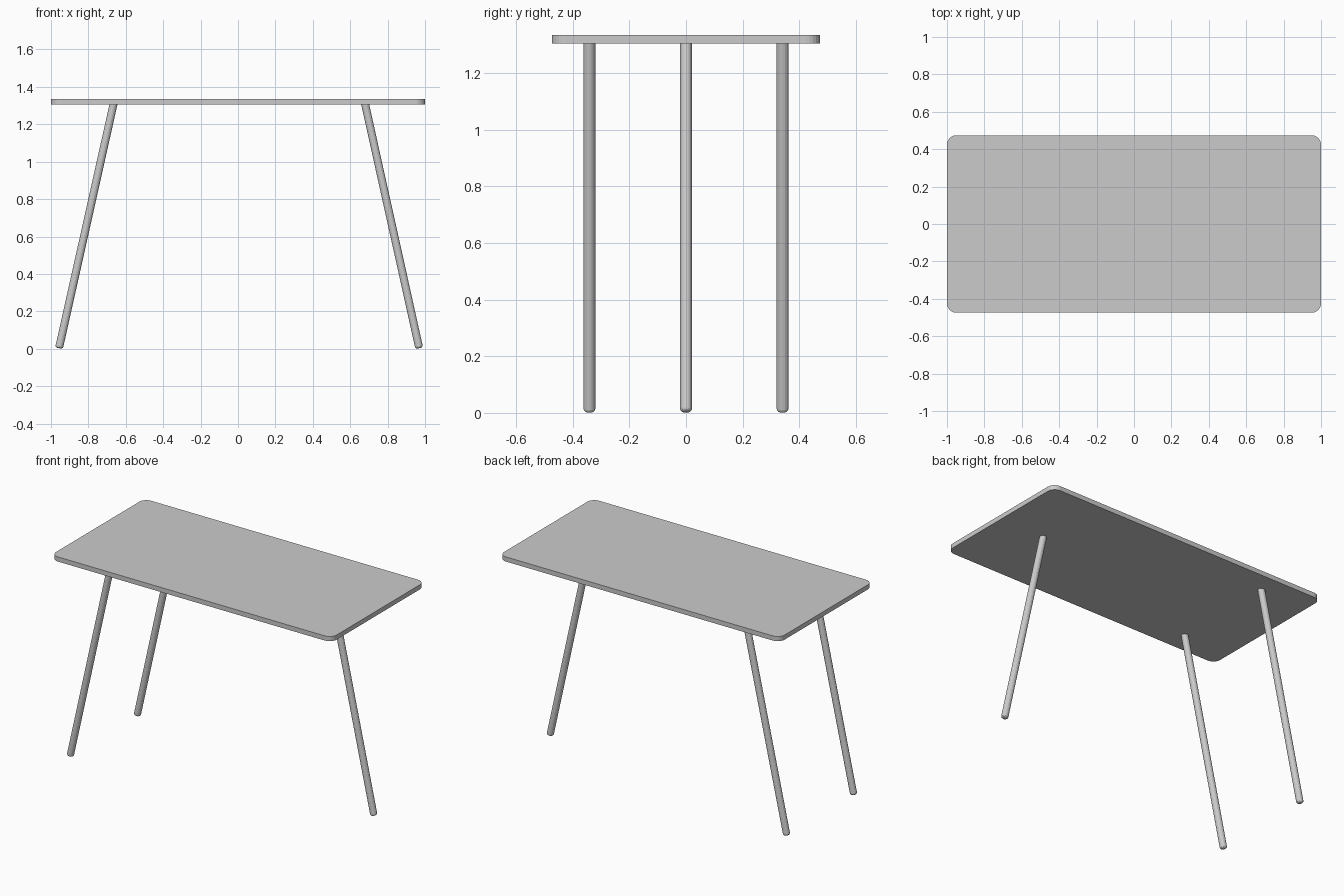
import bpy, bmesh
from mathutils import Vector

cube = bpy.data.objects.get("Cube")
if cube:
    bpy.data.objects.remove(cube, do_unlink=True)

# One plain grey finish for the whole table
grey = bpy.data.materials.new("light_grey")
grey.use_nodes = True
grey.diffuse_color = (0.6, 0.6, 0.6, 1)
grey.node_tree.nodes["Principled BSDF"].inputs["Base Color"].default_value = (0.6, 0.6, 0.6, 1)


def add_object(name, bm):
    mesh = bpy.data.meshes.new(name)
    bm.to_mesh(mesh)
    bm.free()
    mesh.materials.append(grey)
    obj = bpy.data.objects.new(name, mesh)
    bpy.context.collection.objects.link(obj)
    return obj


# Tabletop: thin slab with rounded corners
LOW, HIGH = 1.305, 1.335
bm = bmesh.new()
bmesh.ops.create_cube(bm, size=1)
bmesh.ops.scale(bm, vec=(2, 0.948, HIGH - LOW), verts=bm.verts)
bmesh.ops.translate(bm, vec=(0, 0, (LOW + HIGH) / 2), verts=bm.verts)
corners = [e for e in bm.edges if abs(e.verts[0].co.z - e.verts[1].co.z) > 0.01]
bmesh.ops.bevel(bm, geom=corners, offset=0.05, segments=6, profile=0.5, affect='EDGES')
add_object("tabletop", bm)


# Legs: slanted round rods with softened feet
def add_leg(name, foot, top, radius=0.021):
    foot, top = Vector(foot), Vector(top)
    axis = top - foot
    bm = bmesh.new()
    bmesh.ops.create_cone(bm, cap_ends=True, segments=16, radius1=radius,
                          radius2=radius, depth=axis.length)
    rim = [e for e in bm.edges if all(v.co.z < 0 for v in e.verts)]
    bmesh.ops.bevel(bm, geom=rim, offset=0.012, segments=3, profile=0.5, affect='EDGES')
    obj = add_object(name, bm)
    obj.rotation_euler = axis.to_track_quat('Z', 'Y').to_euler()
    obj.location = (foot + top) / 2


for name, y in (("right_front_leg", -0.341), ("right_back_leg", 0.341)):
    add_leg(name, (-0.957, y, 0.003), (-0.664, y, 1.315))
add_leg("left_middle_leg", (0.969, 0, 0.003), (0.678, 0, 1.315))
